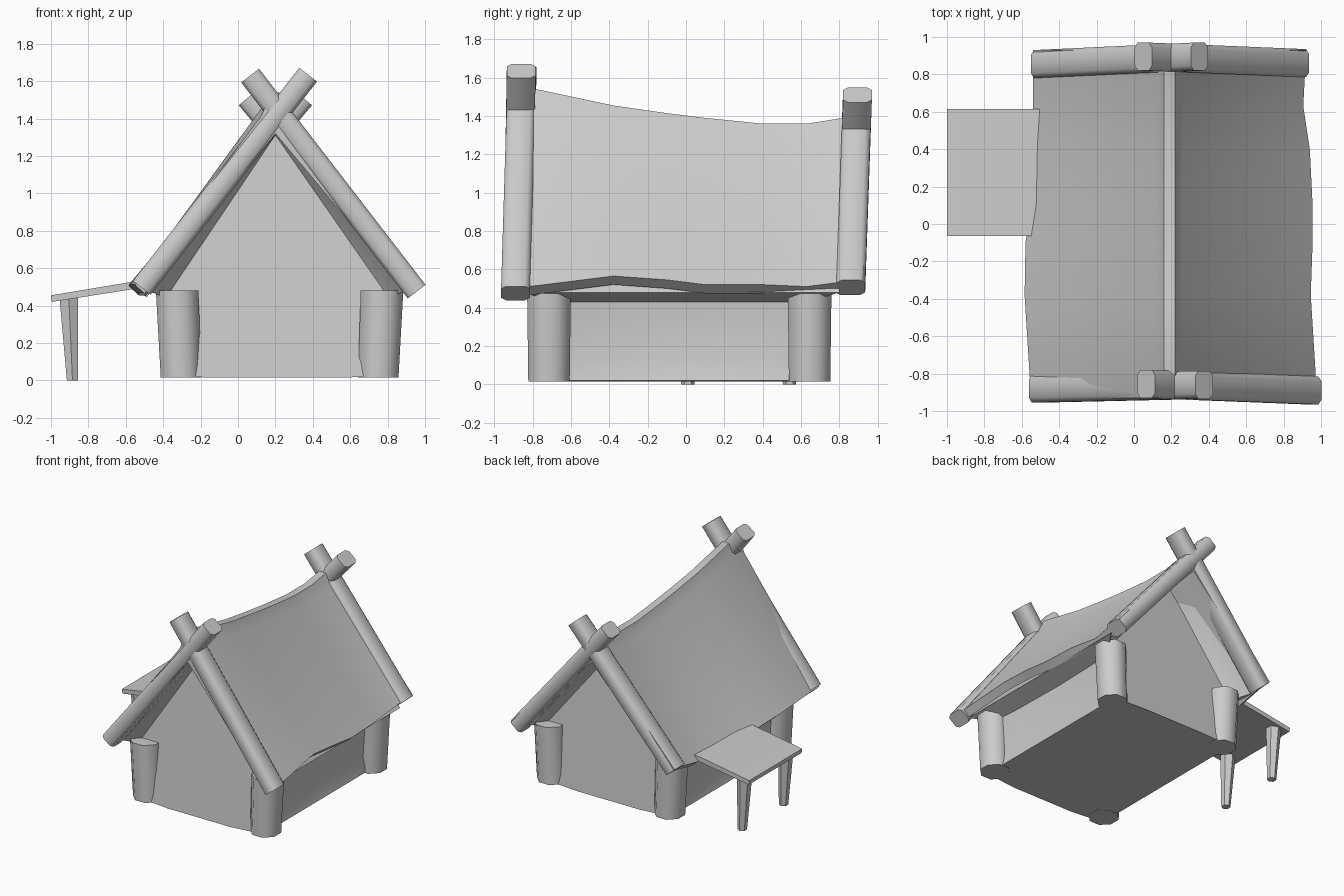
import bpy, bmesh, math
from mathutils import Vector

if "Cube" in bpy.data.objects:
    bpy.data.objects.remove(bpy.data.objects["Cube"])


def loft(name, rings, angle=40):
    """Skin a list of closed rings, cap both ends, shade smooth by angle."""
    bm = bmesh.new()
    loops = [[bm.verts.new(p) for p in r] for r in rings]
    n = len(loops[0])
    for a, b in zip(loops, loops[1:]):
        for i in range(n):
            j = (i + 1) % n
            bm.faces.new((a[i], a[j], b[j], b[i]))
    bm.faces.new(loops[0])
    bm.faces.new(loops[-1][::-1])
    bmesh.ops.recalc_face_normals(bm, faces=bm.faces)
    me = bpy.data.meshes.new(name)
    bm.to_mesh(me)
    bm.free()
    ob = bpy.data.objects.new(name, me)
    bpy.context.collection.objects.link(ob)
    bpy.ops.object.select_all(action='DESELECT')
    bpy.context.view_layer.objects.active = ob
    ob.select_set(True)
    bpy.ops.object.shade_smooth_by_angle(angle=math.radians(angle))
    return ob


def gable_beam(name, low, high, width, depth):
    """Rounded beam lying against a gable, running between two points."""
    low, high = Vector(low), Vector(high)
    d = (high - low).normalized()
    side = d.cross(Vector((0, 1, 0))).normalized() * width / 2
    front = Vector((0, depth / 2, 0))
    section = [(-1, -.65), (-.65, -1), (.65, -1), (1, -.65),
               (1, .65), (.65, 1), (-.65, 1), (-1, .65)]
    return loft(name, [[p + side * a + front * b for a, b in section]
                       for p in (low, high)], angle=60)


def post(name, x, y, z0, z1, r0, r1, dx=0.0, sides=8):
    """Tapered upright; dx leans the top sideways."""
    def ring(cx, z, r):
        k = r / math.cos(math.pi / sides)
        return [(cx + k * math.cos(math.tau * (i + .5) / sides),
                 y + k * math.sin(math.tau * (i + .5) / sides), z)
                for i in range(sides)]
    return loft(name, [ring(x, z0, r0), ring(x + dx, z1, r1)], angle=50)


# Sagging roof, flush with the beams at both ends:
# y, ridge z, left eave x/z, right eave x/z
roof = [(-0.93, 1.50, -0.55, 0.51, 0.97, 0.505),
        (-0.78, 1.54, -0.56, 0.515, 0.97, 0.515),
        (-0.38, 1.455, -0.585, 0.51, 0.945, 0.565),
        (-0.10, 1.415, -0.58, 0.50, 0.955, 0.545),
        (0.10, 1.39, -0.55, 0.50, 0.955, 0.52),
        (0.40, 1.36, -0.545, 0.50, 0.94, 0.52),
        (0.63, 1.36, -0.54, 0.49, 0.905, 0.51),
        (0.82, 1.39, -0.54, 0.53, 0.915, 0.535),
        (0.93, 1.40, -0.54, 0.54, 0.92, 0.545)]
rings = []
for y, r, xl, zl, xr, zr in roof:
    prof = [(xl, zl), (0.125, r - 0.085), (0.16, r), (0.22, r), (0.26, r - 0.085),
            (xr, zr), (xr - 0.05, zr - 0.045), (0.2, r - 0.18), (xl + 0.05, zl - 0.045)]
    rings.append([(x, y, z) for x, z in prof])
loft("roof", rings)

# Crossed gable beams, front and back
for label, beams in {
    "front": [((-0.515, -0.88, 0.495), (0.375, -0.86, 1.635)),
              ((0.955, -0.89, 0.475), (0.065, -0.855, 1.63))],
    "back": [((-0.505, 0.855, 0.505), (0.35, 0.895, 1.51)),
             ((0.89, 0.86, 0.505), (0.05, 0.895, 1.51))],
}.items():
    for side, (low, high) in zip(("left", "right"), beams):
        gable_beam(f"{label}_{side}_gable_beam", low, high, 0.12, 0.15)


# Hut body: gabled cross-sections, bulging foot, soffit flaring out to the eaves.
# top_y pushes the upper edge out to the gable beams, shrink insets it.
def body_ring(y, foot_y, pinch, apex, top_y=None, shrink=0.0):
    top_y = y if top_y is None else top_y
    half = [(0.56, 0.02, foot_y), (0.55 - pinch, 0.14, y + (foot_y - y) * .6),
            (0.57 - pinch, 0.43, y), (0.69 - shrink, 0.48, top_y)]
    right = [(0.21 + w, py, z) for w, z, py in half]
    left = [(0.21 - w, py, z) for w, z, py in reversed(half)]
    foot = [(0.21 + s * 0.28, y + (foot_y - y) * 1.4, 0.015) for s in (-1, 1)]
    return right + [(0.2, top_y, apex - shrink * .4)] + left + foot


loft("hut_body", [body_ring(-0.72, -0.78, 0, 1.36, shrink=0.12),
                  body_ring(-0.71, -0.77, 0, 1.36, top_y=-0.84),
                  body_ring(-0.45, -0.45, 0.02, 1.33),
                  body_ring(0.0, 0.0, 0.03, 1.27),
                  body_ring(0.40, 0.40, 0.02, 1.22),
                  body_ring(0.64, 0.69, 0, 1.25, top_y=0.80),
                  body_ring(0.65, 0.70, 0, 1.25, shrink=0.12)], angle=35)

# Corner posts
for fy, y in (("front", -0.715), ("back", 0.645)):
    for sx, x, lean in (("left", -0.305, -0.02), ("right", 0.75, 0.02)):
        post(f"{fy}_{sx}_corner_post", x, y, 0.015, 0.48, 0.108, 0.114, lean)

# Side awning on the left with two thin legs
awning = [(-1.0, 0.455), (-0.55, 0.53), (-0.48, 0.535),
          (-0.48, 0.50), (-0.55, 0.49), (-0.995, 0.42)]
loft("awning", [[(x, y, z) for x, z in awning] for y in (-0.065, 0.615)], angle=30)
for label, y in (("front", 0.01), ("back", 0.54)):
    post(f"{label}_awning_leg", -0.885, y, 0.0, 0.45, 0.03, 0.05, -0.02, 6)
